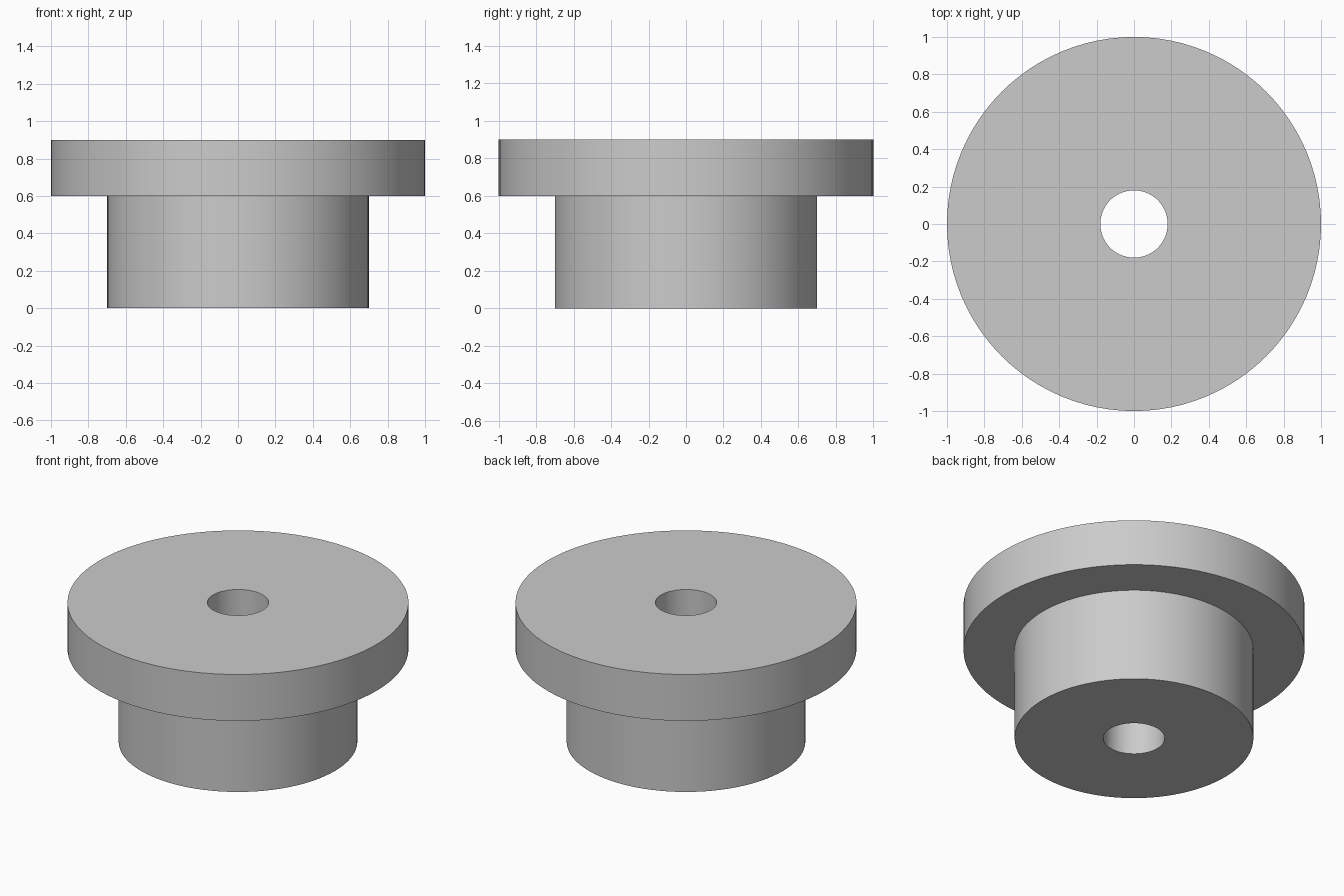
import bpy
import bmesh
import math
from mathutils import Matrix, Vector

cube = bpy.data.objects.get("Cube")
if cube:
    bpy.data.objects.remove(cube, do_unlink=True)

SEGMENTS = 96
FLANGE_RADIUS, BODY_RADIUS, BORE_RADIUS = 1.0, 0.7, 0.18
BODY_TOP, FLANGE_TOP = 0.6, 0.9

# Plain grey material
grey = bpy.data.materials.new("light_grey")
grey.use_nodes = True
colour = (0.6, 0.6, 0.6, 1)
grey.diffuse_color = colour
grey.node_tree.nodes["Principled BSDF"].inputs["Base Color"].default_value = colour


def lathe(name, profile, material):
    """Revolve a closed (radius, height) profile around the z axis."""
    bm = bmesh.new()
    verts = [bm.verts.new((r, 0, z)) for r, z in profile]
    edges = [bm.edges.new((v, verts[(i + 1) % len(verts)])) for i, v in enumerate(verts)]
    bmesh.ops.spin(bm, geom=verts + edges, cent=(0, 0, 0), axis=(0, 0, 1),
                   angle=math.tau, steps=SEGMENTS, use_merge=True)
    bmesh.ops.remove_doubles(bm, verts=bm.verts, dist=0.0001)
    bmesh.ops.recalc_face_normals(bm, faces=bm.faces)
    mesh = bpy.data.meshes.new(name)
    bm.to_mesh(mesh)
    bm.free()
    mesh.materials.append(material)
    obj = bpy.data.objects.new(name, mesh)
    bpy.context.collection.objects.link(obj)
    bpy.ops.object.select_all(action="DESELECT")
    obj.select_set(True)
    bpy.context.view_layer.objects.active = obj
    bpy.ops.object.shade_smooth_by_angle(angle=math.radians(30))
    return obj


# Flanged bushing: narrow body, wide top flange and a through bore
lathe("flanged_bushing", [
    (BORE_RADIUS, 0),
    (BODY_RADIUS, 0),
    (BODY_RADIUS, BODY_TOP),
    (FLANGE_RADIUS, BODY_TOP),
    (FLANGE_RADIUS, FLANGE_TOP),
    (BORE_RADIUS, FLANGE_TOP),
], grey)
